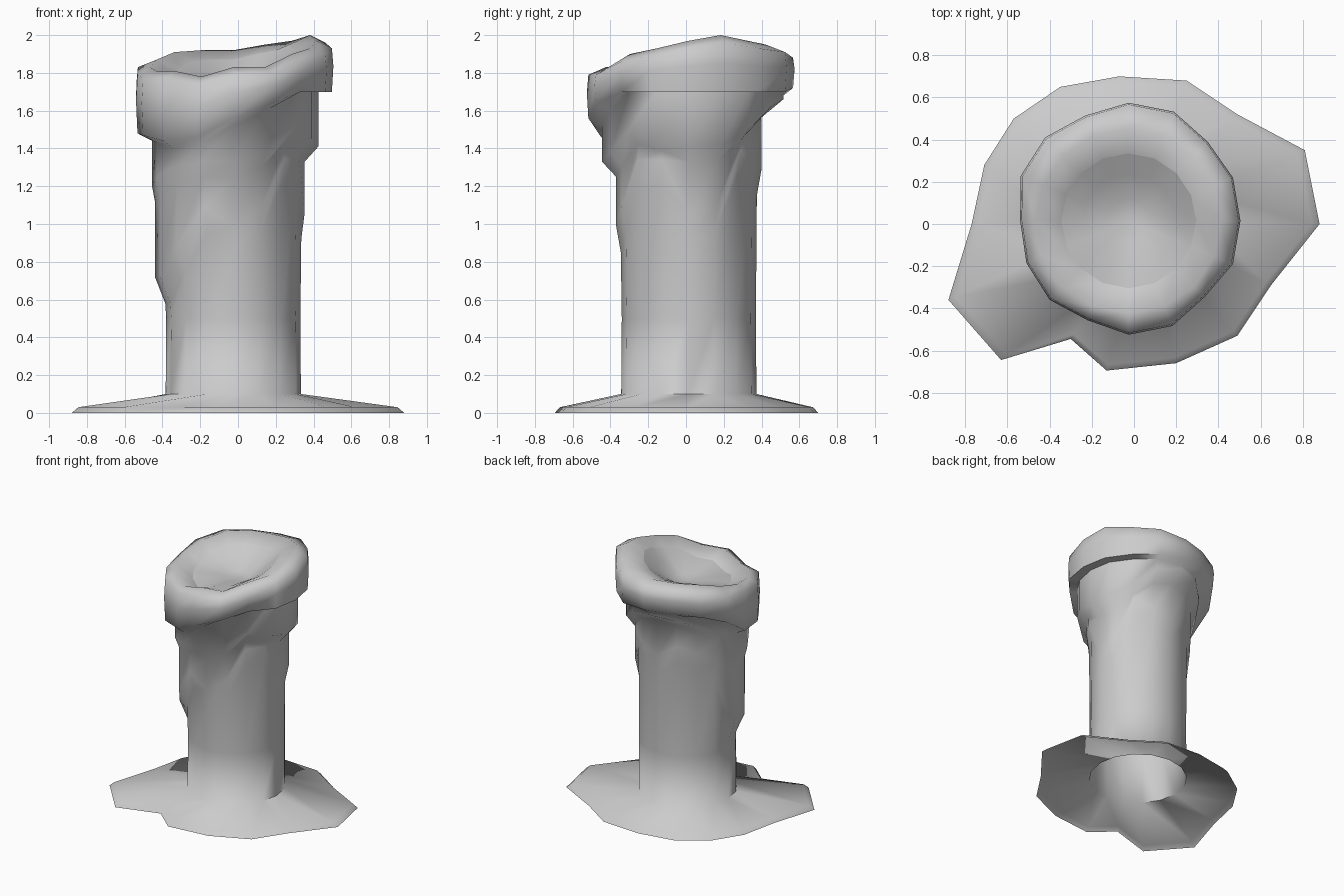
import bpy, bmesh, math

if "Cube" in bpy.data.objects:
    bpy.data.objects.remove(bpy.data.objects["Cube"], do_unlink=True)

SEGMENTS = 16
CX, CY = -0.025, 0.015

wax = bpy.data.materials.new("pale_grey_wax")
wax.use_nodes = True
colour = (0.6, 0.6, 0.6, 1)
wax.diffuse_color = colour
wax.node_tree.nodes["Principled BSDF"].inputs["Base Color"].default_value = colour


def ring(radius, height):
    """Points around the candle axis; each argument is a number or one value per angle."""
    points = []
    for i in range(SEGMENTS):
        a = math.tau * i / SEGMENTS
        r = radius[i] if isinstance(radius, list) else radius
        z = height[i] if isinstance(height, list) else height
        points.append((CX + r * math.cos(a), CY + r * math.sin(a), z))
    return points


def loft(name, rings, tip=None, angle=60):
    """Skin a stack of rings, closing the last one to a tip if given."""
    bm = bmesh.new()
    loops = [[bm.verts.new(p) for p in pts] for pts in rings]
    for low, high in zip(loops, loops[1:]):
        for i in range(SEGMENTS):
            j = (i + 1) % SEGMENTS
            bm.faces.new((low[i], low[j], high[j], high[i]))
    if tip:
        centre = bm.verts.new(tip)
        for i in range(SEGMENTS):
            bm.faces.new((loops[-1][i], loops[-1][(i + 1) % SEGMENTS], centre))
    mesh = bpy.data.meshes.new(name)
    bm.to_mesh(mesh)
    bm.free()
    mesh.materials.append(wax)
    obj = bpy.data.objects.new(name, mesh)
    bpy.context.collection.objects.link(obj)
    bpy.ops.object.select_all(action="DESELECT")
    obj.select_set(True)
    bpy.context.view_layer.objects.active = obj
    bpy.ops.object.shade_smooth_by_angle(angle=math.radians(angle))


# Puddle outline, counter-clockwise from the model's left
outline = [(.88, 0), (.81, .35), (.49, .52), (.25, .68), (-.07, .70), (-.35, .65),
           (-.57, .50), (-.71, .28), (-.77, 0), (-.88, -.36), (-.63, -.645),
           (-.30, -.545), (-.13, -.695), (.20, -.66), (.49, -.53), (.65, -.29)]
puddle = [[(x, y, 0) for x, y in outline],
          [(x * 0.96, y * 0.96, 0.03) for x, y in outline]]

# Drips: where each one ends, and where the thicker skirt above it starts
drip_end = [.92, .95, 1.25, 1.2, 1.15, 1.25, 1.2, 1.1,
            .58, .58, .75, .95, .85, .95, 1.2, 1.2]
drip_r = [.378, .39, .385, .385, .385, .385, .39, .40,
          .415, .42, .42, .40, .385, .385, .38, .38]
skirt_low = [1.41, 1.42, 1.5, 1.62, 1.66, 1.64, 1.58, 1.5,
             1.2, 1.25, 1.3, 1.33, 1.33, 1.38, 1.5, 1.45]
skirt_r = [.45, .455, .45, .47, .5, .48, .45, .44,
           .43, .44, .45, .455, .46, .45, .45, .45]
drip_low = [z + 0.14 for z in drip_end]
drip_top = [max(z - 0.08, d + 0.05) for z, d in zip(skirt_low, drip_low)]

# Sagging rim
rim_r = [.53, .535, .53, .56, .56, .54, .56, .555,
         .515, .525, .53, .51, .54, .54, .51, .535]
rim_low = [1.7, 1.7, 1.7, 1.7, 1.72, 1.72, 1.7, 1.62,
           1.48, 1.47, 1.44, 1.46, 1.56, 1.64, 1.7, 1.7]
rim_top = [1.97, 2.0, 1.97, 1.95, 1.92, 1.92, 1.91, 1.87,
           1.83, 1.81, 1.81, 1.78, 1.83, 1.83, 1.90, 1.93]
neck_z = [z - 0.04 if 4 <= i <= 13 else z for i, z in enumerate(rim_low)]
shoulder = [z - 0.04 for z in rim_top]
inner = [z - 0.05 for z in rim_top]

# Puddle, column, drips and rim flow together as one skin of wax
loft("melted_candle", puddle + [
    ring(0.358, 0.1), ring(0.355, 0.5),
    ring(0.36, drip_end), ring(drip_r, drip_low),
    ring(drip_r, drip_top), ring(skirt_r, skirt_low),
    ring(skirt_r, neck_z), ring([r * 0.985 for r in rim_r], rim_low),
    ring(rim_r, [(a + b) / 2 for a, b in zip(rim_low, rim_top)]),
    ring([r * 0.985 for r in rim_r], shoulder),
    ring(0.44, rim_top), ring(0.32, inner)], angle=80)

# Shallow bowl inside the rim
bowl = [0.5 * z + 0.5 * 1.76 for z in inner]
loft("wax_bowl", [ring(0.32, inner), ring(0.22, bowl), ring(0.1, 1.75)],
     tip=(CX, CY, 1.74))
